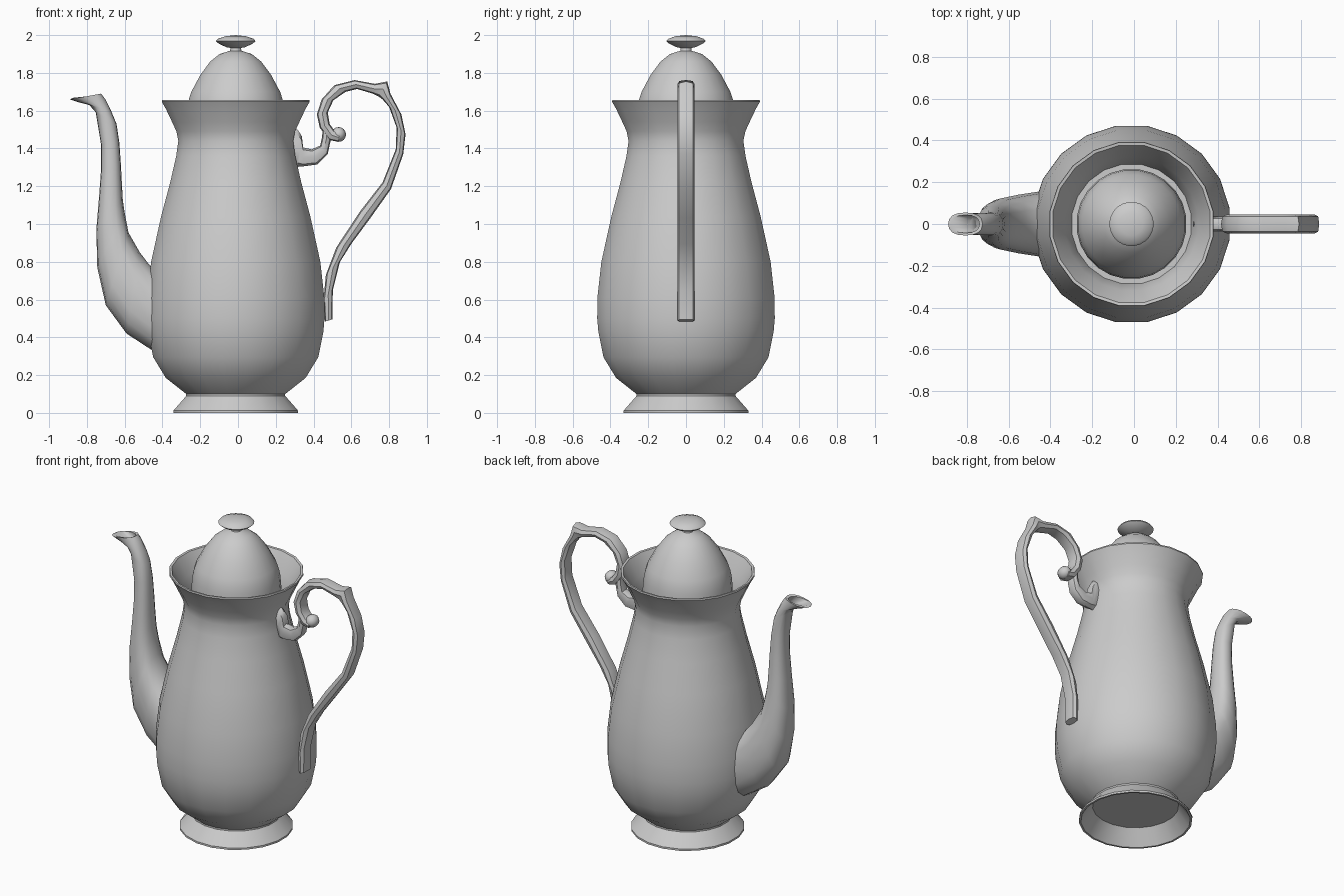
import bpy, bmesh, math
from mathutils import Vector

CX = -0.012  # axis of the pot


def finish(name, bm, angle=40):
    bmesh.ops.remove_doubles(bm, verts=bm.verts, dist=1e-5)
    bmesh.ops.recalc_face_normals(bm, faces=bm.faces)
    mesh = bpy.data.meshes.new(name)
    bm.to_mesh(mesh)
    bm.free()
    ob = bpy.data.objects.new(name, mesh)
    bpy.context.collection.objects.link(ob)
    bpy.ops.object.select_all(action='DESELECT')
    ob.select_set(True)
    bpy.context.view_layer.objects.active = ob
    bpy.ops.object.shade_smooth_by_angle(angle=math.radians(angle))
    return ob


def skin(bm, rings):
    """Bridge successive rings of points with quads."""
    vr = [[bm.verts.new(p) for p in ring] for ring in rings]
    n = len(vr[0])
    for a, b in zip(vr, vr[1:]):
        for i in range(n):
            j = (i + 1) % n
            bm.faces.new((a[i], a[j], b[j], b[i]))
    return vr


def lathe(name, profile, n=20, angle=40):
    k = 1 / math.cos(math.pi / n)
    rings = []
    for r, z in profile:
        r = max(r, 1e-7) * k
        rings.append([(CX + r * math.cos((i + .5) * math.tau / n),
                       r * math.sin((i + .5) * math.tau / n), z) for i in range(n)])
    bm = bmesh.new()
    skin(bm, rings)
    return finish(name, bm, angle)


def sweep(name, sections, n=8, power=1.0, angle=40):
    """Tube through sections (x1, z1, x2, z2, half_width): opposite edges in the xz plane."""
    def sp(v):
        return math.copysign(abs(v) ** power, v)
    rings = []
    for x1, z1, x2, z2, w in sections:
        a, b = Vector((x1, 0, z1)), Vector((x2, 0, z2))
        mid, half = (a + b) / 2, (b - a) / 2
        rings.append([mid + half * sp(math.cos(i * math.tau / n))
                      + Vector((0, w * sp(math.sin(i * math.tau / n)), 0)) for i in range(n)])
    bm = bmesh.new()
    vr = skin(bm, rings)
    bm.faces.new(vr[0])
    bm.faces.new(vr[-1])
    return finish(name, bm, angle)


# Pot body with hollow foot and flared open rim
lathe("pot_body", [
    (0, .095), (.25, .095), (.318, 0), (.33, 0), (.33, .012), (.262, .09), (.262, .1),
    (.37, .185), (.437, .295), (.464, .43), (.47, .5), (.469, .61), (.448, .8),
    (.395, 1.04), (.347, 1.22), (.315, 1.36), (.304, 1.44), (.314, 1.49),
    (.337, 1.54), (.37, 1.61), (.392, 1.648), (.39, 1.657), (.376, 1.655),
    (.318, 1.55), (.296, 1.49), (.286, 1.44), (.255, 1.44)])

# Domed lid
lathe("lid", [(.26, 1.44), (.262, 1.55), (.256, 1.62), (.248, 1.66), (.235, 1.7),
              (.187, 1.79), (.135, 1.86), (.085, 1.9), (.03, 1.917), (.027, 1.94)], 24)

# Lid knob
lathe("lid_knob", [(.027, 1.915), (.027, 1.932), (.05, 1.936), (.09, 1.955), (.105, 1.968),
                   (.095, 1.98), (.055, 1.994), (0, 2.0)], 24, 60)

# Spout, ending in a lip whose mouth turns back inside
sweep("spout", [
    (-.36, .30, -.36, .72, .15), (-.46, .335, -.455, .765, .155),
    (-.59, .42, -.52, .85, .14), (-.70, .57, -.58, .955, .122),
    (-.745, .77, -.60, 1.06, .1), (-.75, .97, -.61, 1.13, .085),
    (-.735, 1.15, -.615, 1.22, .073), (-.725, 1.29, -.62, 1.315, .065),
    (-.725, 1.42, -.628, 1.43, .058), (-.753, 1.59, -.643, 1.53, .053),
    (-.78, 1.628, -.67, 1.595, .052), (-.845, 1.645, -.702, 1.66, .052),
    (-.89, 1.66, -.725, 1.69, .055), (-.875, 1.668, -.74, 1.682, .043),
    (-.80, 1.645, -.72, 1.65, .04), (-.735, 1.57, -.665, 1.54, .035)], 16, .85, 50)

# Tall S-shaped handle, from the low end up and over into the curl
W = .046
sweep("handle", [(*s, W) for s in [
    (.46, .483, .50, .495), (.453, .6, .502, .65), (.465, .73, .54, .80),
    (.52, .875, .60, .895), (.645, 1.065, .70, 1.03), (.765, 1.22, .81, 1.185),
    (.835, 1.395, .875, 1.37), (.84, 1.51, .887, 1.475), (.80, 1.62, .865, 1.58),
    (.765, 1.66, .807, 1.69), (.745, 1.675, .79, 1.755), (.715, 1.69, .725, 1.742),
    (.63, 1.715, .617, 1.762), (.57, 1.70, .51, 1.735), (.505, 1.655, .443, 1.66),
    (.475, 1.59, .417, 1.58), (.485, 1.53, .433, 1.51), (.51, 1.495, .482, 1.445),
    (.54, 1.48, .53, 1.435)]], 8, .7)

# Rounded end of the curl
bm = bmesh.new()
bmesh.ops.create_uvsphere(bm, u_segments=12, v_segments=8, radius=.039)
bmesh.ops.scale(bm, vec=(1, 1.15, 1), verts=bm.verts)
bmesh.ops.translate(bm, vec=(.533, 0, 1.474), verts=bm.verts)
finish("handle_curl_end", bm, 60)

# Bracket joining the curl to the neck, with a small leaf against the body
sweep("handle_bracket", [
    (.28, 1.30, .285, 1.51, .03), (.305, 1.30, .315, 1.50, .032), (.32, 1.303, .338, 1.465, .035),
    (.345, 1.305, .345, 1.405, .036), (.42, 1.315, .39, 1.395, .036),
    (.475, 1.37, .435, 1.415, .036), (.49, 1.44, .445, 1.46, .036),
    (.485, 1.50, .45, 1.53, .034)], 8, .8)
